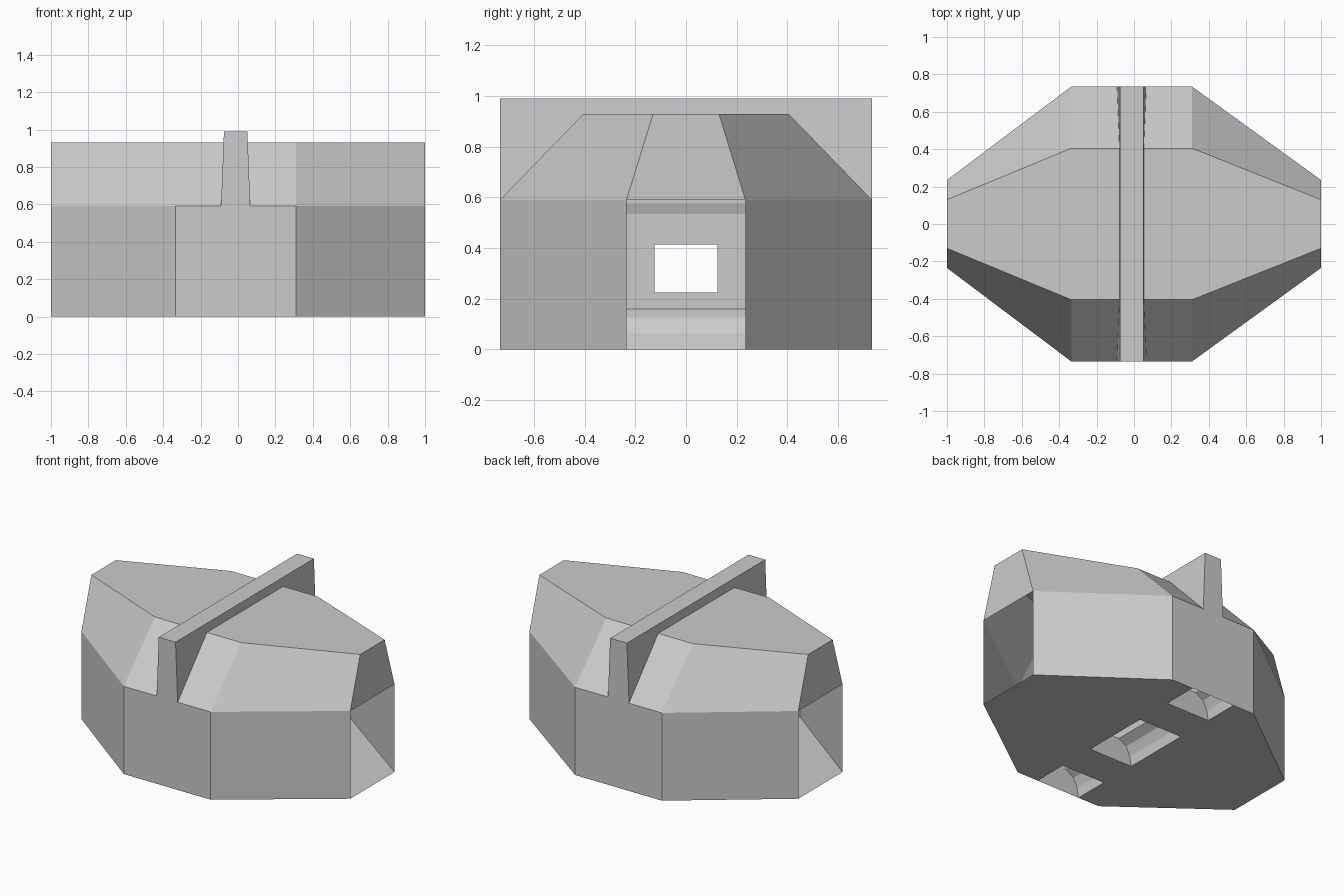
import bpy, bmesh

if "Cube" in bpy.data.objects:
    bpy.data.objects.remove(bpy.data.objects["Cube"])

CX = -0.0125          # centre line of the cross spine
W, END = 0.235, 0.735  # end opening half width, body half depth


def make(name, polys):
    """Build one object from a list of polygons, merging shared corners."""
    bm = bmesh.new()
    for p in polys:
        bm.faces.new([bm.verts.new(v) for v in p])
    bmesh.ops.remove_doubles(bm, verts=bm.verts, dist=1e-4)
    bmesh.ops.recalc_face_normals(bm, faces=bm.faces)
    me = bpy.data.meshes.new(name)
    bm.to_mesh(me)
    bm.free()
    ob = bpy.data.objects.new(name, me)
    bpy.context.collection.objects.link(ob)
    return ob


def ring(yend, ymid, z):
    pts = [(1, -yend), (1, yend), (0.31, ymid), (-0.335, ymid)]
    pts += [(-1, yend), (-1, -yend), (-0.335, -ymid), (0.31, -ymid)]
    return [(x, y, z) for x, y in pts]


def bands(a, b, skip=()):
    n = len(a)
    return [(a[i], a[(i + 1) % n], b[(i + 1) % n], b[i])
            for i in range(n) if i not in skip]


# Hollow faceted body, open at both lower ends
low, mid, top = ring(W, END, 0), ring(W, END, 0.59), ring(0.13, 0.405, 0.93)
make("body_shell", bands(low, mid, skip=(0, 4)) + bands(mid, top) + [top])

# Floor with three openings below the spine feet
xl, xr = CX - 0.1625, CX + 0.1625
floor = [
    [low[0], low[1], low[2], (xr, END, 0), (xr, -END, 0), low[7]],
    [low[4], low[5], low[6], (xl, -END, 0), (xl, END, 0), low[3]],
]
for s in (-1, 1):
    floor.append([(xl, s * W, 0), (xr, s * W, 0), (xr, s * 0.495, 0), (xl, s * 0.495, 0)])
make("floor_plate", floor)

# Cross rib on top, slightly tapered
rib_low = [(CX + a * 0.078, b * END, 0.59) for a, b in ((-1, -1), (1, -1), (1, 1), (-1, 1))]
rib_top = [(CX + a * 0.0625, b * END, 0.99) for a, b in ((-1, -1), (1, -1), (1, 1), (-1, 1))]
make("top_rib", bands(rib_low, rib_top) + [rib_top])

# Spine walls below the rib, with a window through the middle
T = 0.065
spine = []


def panel(s, y0, y1, z0, z1, t0=T, t1=T):
    spine.append([(CX + s * t0, y0, z0), (CX + s * t0, y1, z0),
                  (CX + s * t1, y1, z1), (CX + s * t1, y0, z1)])


for s in (-1, 1):
    panel(s, -END, END, 0.415, 0.535)
    panel(s, -END, END, 0.535, 0.575, T, 0.078)
    panel(s, -END, END, 0.575, 0.59, 0.078, 0.078)
    panel(s, -END, END, 0.16, 0.225)
    for e in (-1, 1):
        panel(s, e * 0.125, e * END, 0.225, 0.415)
        panel(s, e * W, e * 0.495, 0, 0.16)
win = [(-0.125, 0.225), (0.125, 0.225), (0.125, 0.415), (-0.125, 0.415)]
spine += bands([(CX - T, y, z) for y, z in win], [(CX + T, y, z) for y, z in win])
make("spine_wall", spine)

# Hollow flared feet, open from below
half = [(0.1625, 0), (0.152, 0.065), (0.122, 0.125), (T, 0.16)]
profile = half + [(-x, z) for x, z in reversed(half)]
for name, y0, y1, caps in (("front_foot", -END, -0.495, (-0.495,)),
                           ("middle_foot", -W, W, (-W, W)),
                           ("back_foot", 0.495, END, (0.495,))):
    a = [(CX + x, y0, z) for x, z in profile]
    b = [(CX + x, y1, z) for x, z in profile]
    make(name, bands(a, b, skip=(3, 7)) +
         [[(CX + x, y, z) for x, z in profile] for y in caps])
